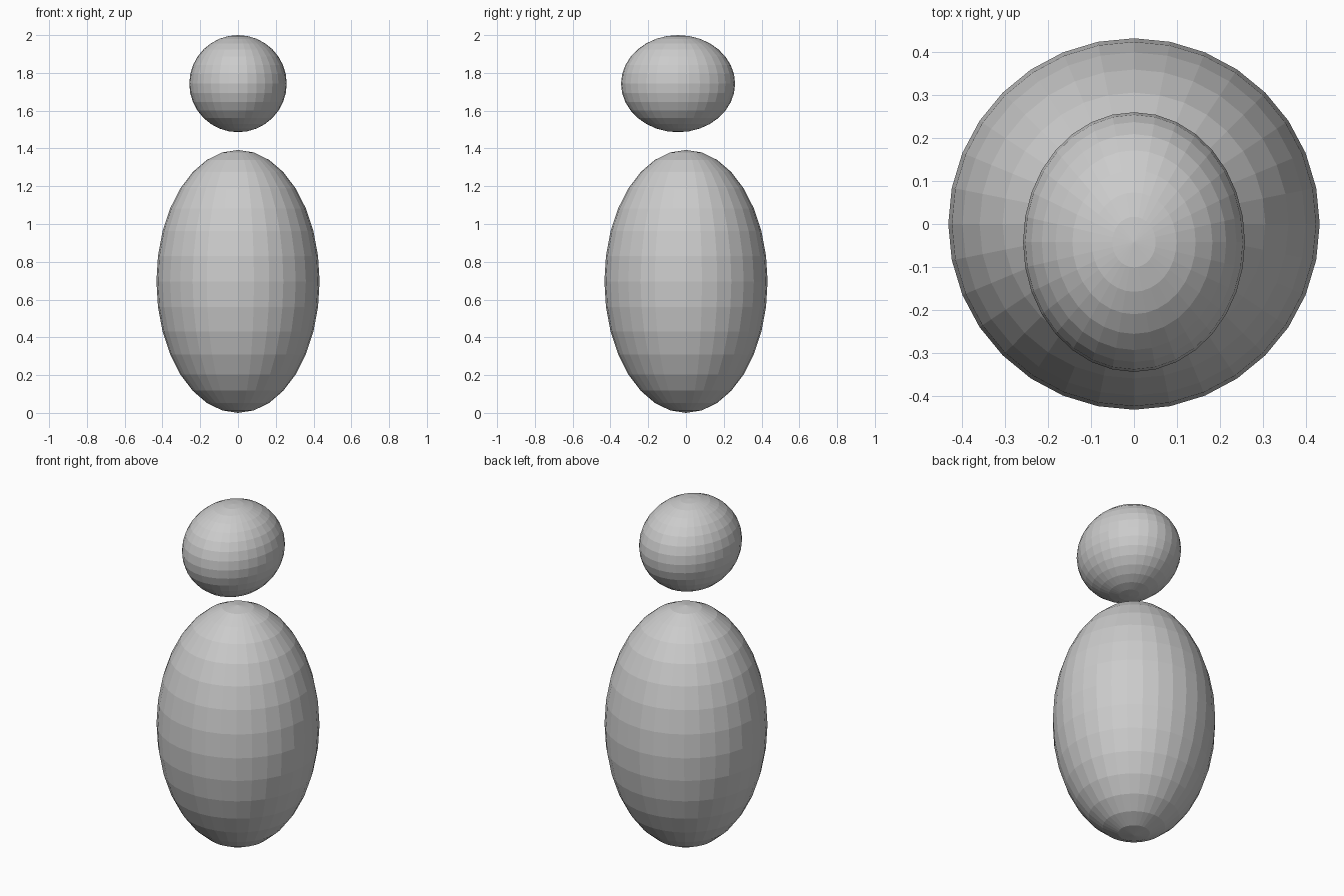
import bpy

if "Cube" in bpy.data.objects:
    bpy.data.objects.remove(bpy.data.objects["Cube"])


def ellipsoid(name, centre, radii):
    """Flat-shaded UV sphere stretched to the given radii."""
    bpy.ops.mesh.primitive_uv_sphere_add(segments=32, ring_count=16, radius=1, location=centre)
    ob = bpy.context.object
    ob.name = name
    ob.scale = radii
    bpy.ops.object.transform_apply(location=False, rotation=False, scale=True)
    return ob


# Egg-shaped body standing on the ground
ellipsoid("body", (0, 0, 0.696), (0.432, 0.432, 0.696))

# Floating head, longer towards the front
ellipsoid("head", (0, -0.042, 1.743), (0.258, 0.302, 0.257))
